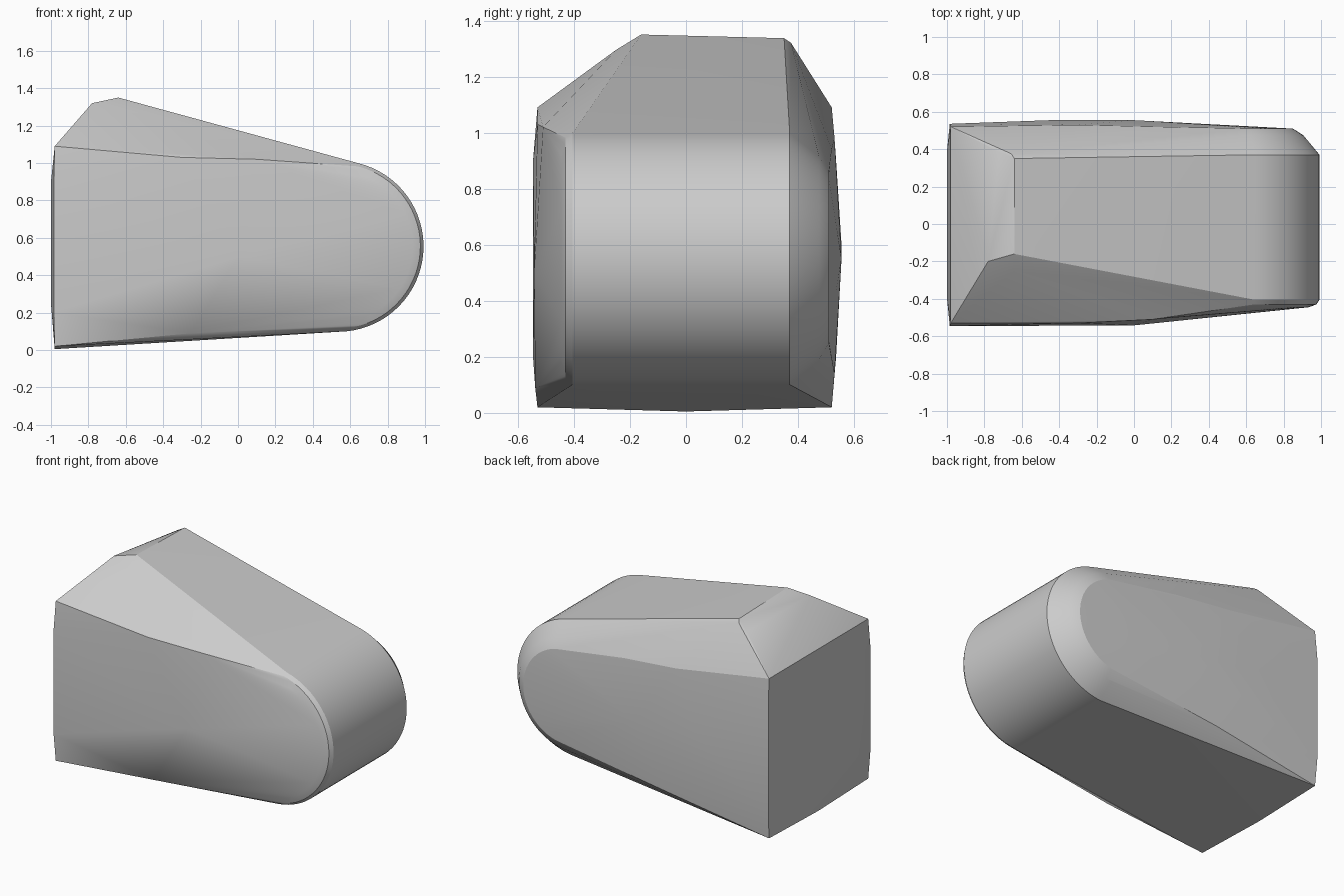
import bpy, bmesh
from math import sin, cos, radians

cube = bpy.data.objects.get("Cube")
if cube:
    bpy.data.objects.remove(cube, do_unlink=True)

grey = bpy.data.materials.new("plain_grey")
grey.use_nodes = True
colour = (0.6, 0.6, 0.6, 1)
grey.diffuse_color = colour
grey.node_tree.nodes["Principled BSDF"].inputs["Base Color"].default_value = colour


def nose_arc(y, radius, steps, cx=0.535, cz=0.555):
    """Half ring around the rounded nose, in a plane of constant y."""
    angles = [radians(-84 + 160 * i / steps) for i in range(steps + 1)]
    return [(cx + radius * cos(a), y, cz + radius * sin(a)) for a in angles]


# Rounded nose: full-width roll, with a slim front and a wide back chamfer
points = nose_arc(-0.405, 0.457, 32) + nose_arc(0.37, 0.457, 32)
points += nose_arc(-0.43, 0.44, 32) + nose_arc(-0.445, 0.40, 32)
points += nose_arc(0.475, 0.37, 24) + nose_arc(0.51, 0.315, 24)

# Tall end wall, slightly domed
for y in (-0.53, 0.52):
    points += [(-0.98, y, 0.02), (-0.98, y, 1.09)]
    points += [(-0.985, y * 1.03, z) for z in (0.2, 0.9)]
    points += [(-1, y * 0.75, z) for z in (0.25, 0.9)]
points += [(-0.98, 0, 0.005)]

# Peak of the roof
points += [(-0.78, -0.20, 1.32), (-0.64, -0.16, 1.35), (-0.64, -0.25, 1.295),
           (-0.64, 0.35, 1.337), (-0.655, 0.375, 1.32), (-0.72, 0.385, 1.285)]

# Gentle bulges and lower edges of the front and back sides
points += [(0, -0.542, 0.5), (-0.25, -0.538, 0.09), (-0.3, -0.53, 1.03),
           (0.1, -0.51, 1.02), (-0.45, 0.555, 0.6), (0, 0.555, 0.55),
           (-0.3, 0.53, 0.98), (0.1, 0.52, 0.94), (-0.2, 0.53, 0.14)]

# Wrap everything in one convex shell
bm = bmesh.new()
verts = [bm.verts.new(p) for p in points]
hull = bmesh.ops.convex_hull(bm, input=verts)
loose = {g for g in hull["geom_interior"] + hull["geom_unused"]
         if isinstance(g, bmesh.types.BMVert)}
bmesh.ops.delete(bm, geom=list(loose), context="VERTS")
bmesh.ops.recalc_face_normals(bm, faces=bm.faces[:])
mesh = bpy.data.meshes.new("rounded_block")
bm.to_mesh(mesh)
bm.free()
mesh.materials.append(grey)

block = bpy.data.objects.new("rounded_block", mesh)
bpy.context.collection.objects.link(block)
bpy.context.view_layer.objects.active = block
block.select_set(True)
bpy.ops.object.shade_smooth_by_angle(angle=radians(20))
